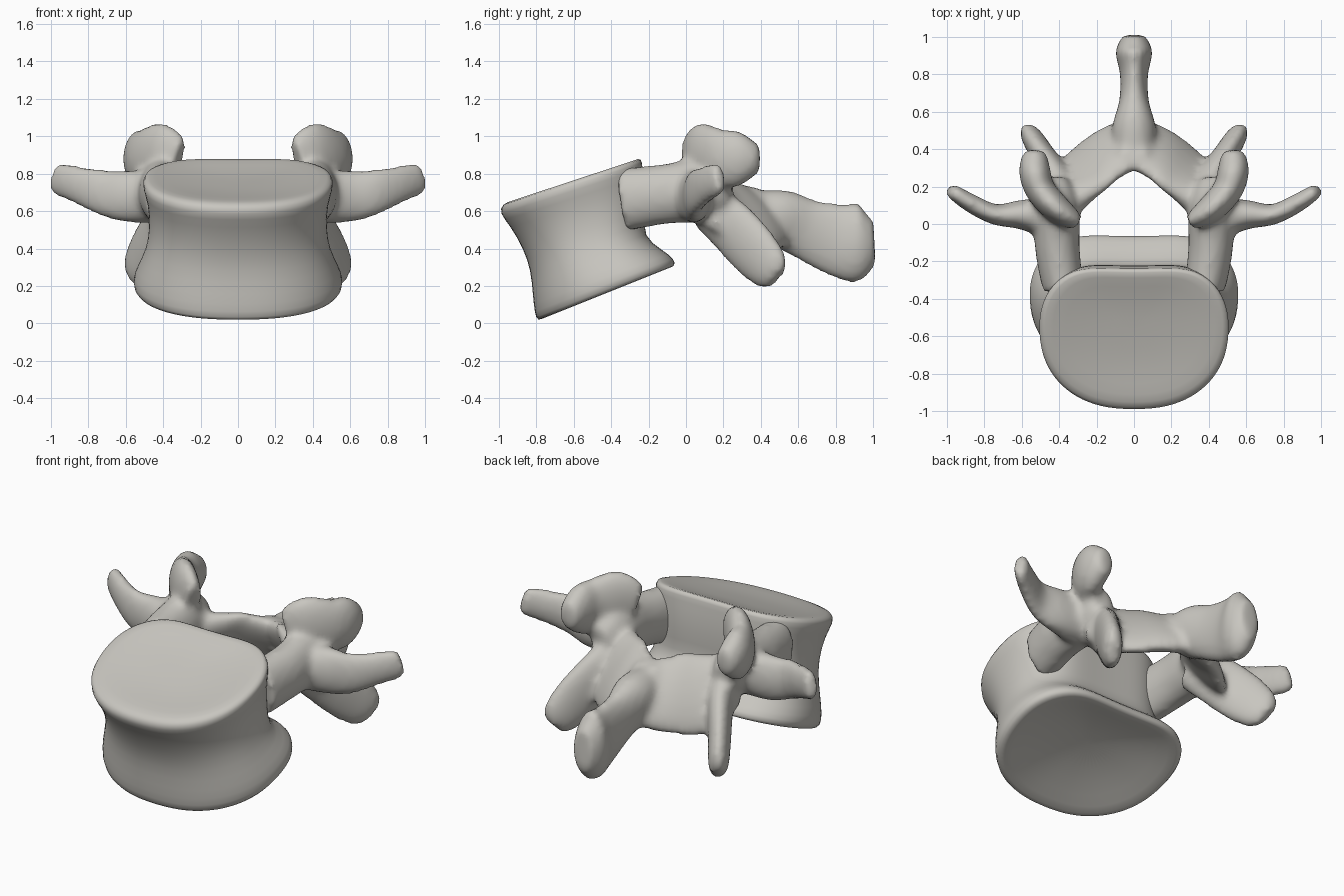
import bpy, bmesh, math
from mathutils import Vector

default_cube = bpy.data.objects.get("Cube")
if default_cube:
    bpy.data.objects.remove(default_cube, do_unlink=True)

bone = bpy.data.materials.new("bone_grey")
bone.use_nodes = True
bone_colour = (0.58, 0.565, 0.525, 1)
bone.diffuse_color = bone_colour
bone.node_tree.nodes["Principled BSDF"].inputs["Base Color"].default_value = bone_colour


def skin_rings(bm, rings):
    """Bridge a list of point rings and close both ends."""
    loops = [[bm.verts.new(point) for point in ring] for ring in rings]
    count = len(loops[0])
    for low, high in zip(loops, loops[1:]):
        for i in range(count):
            j = (i + 1) % count
            bm.faces.new((low[i], low[j], high[j], high[i]))
    bm.faces.new(loops[0][::-1])
    bm.faces.new(loops[-1])


def finish(name, bm):
    bmesh.ops.recalc_face_normals(bm, faces=bm.faces)
    mesh = bpy.data.meshes.new(name)
    bm.to_mesh(mesh)
    bm.free()
    mesh.materials.append(bone)
    mesh.polygons.foreach_set("use_smooth", [True] * len(mesh.polygons))
    obj = bpy.data.objects.new(name, mesh)
    bpy.context.collection.objects.link(obj)
    return obj


def blend(a, b, c, d, t):
    """Catmull-Rom interpolation of two neighbouring sections."""
    return [q + 0.5 * t * (r - p + t * (2 * p - 5 * q + 4 * r - s + t * (3 * (q - r) + s - p)))
            for p, q, r, s in zip(a, b, c, d)]


def sweep(bm, sections, up, side=1, sides=20, steps=4):
    """Sweep an ellipse along sections of x, y, z, half height, half thickness."""
    ext = [sections[0]] + sections + [sections[-1]]
    path = [blend(*ext[i:i + 4], k / steps)
            for i in range(len(sections) - 1) for k in range(steps)]
    path.append(list(sections[-1]))
    centres = [Vector(p[:3]) for p in path]
    rings = []

    def ring(centre, tangent, height, thick):
        across = tangent.cross(Vector(up)).normalized()
        upward = across.cross(tangent).normalized()
        points = []
        for i in range(sides):
            a = math.tau * i / sides
            p = centre + across * thick * math.cos(a) + upward * height * math.sin(a)
            points.append((p.x * side, p.y, p.z))
        rings.append(points)

    for i, (centre, p) in enumerate(zip(centres, path)):
        tangent = (centres[min(i + 1, len(path) - 1)] - centres[max(i - 1, 0)]).normalized()
        ring(centre, tangent, p[3], p[4])
    # rounded tip
    ring(centres[-1] + tangent * path[-1][4] * 0.5, tangent, path[-1][3] * 0.7, path[-1][4] * 0.7)
    skin_rings(bm, rings)


# Vertebral body: kidney-shaped tilted rings
# (centre y, centre z, half width, half depth, slope)
body_levels = [
    (-.40, .24, .10, .07, .40), (-.40, .22, .30, .21, .40), (-.40, .175, .49, .35, .40),
    (-.40, .165, .545, .395, .40), (-.41, .21, .565, .40, .39), (-.45, .28, .54, .37, .35),
    (-.51, .38, .49, .32, .30), (-.52, .50, .47, .35, .29), (-.555, .64, .48, .385, .31),
    (-.59, .72, .51, .41, .32), (-.585, .77, .505, .40, .33), (-.575, .775, .45, .35, .33),
    (-.575, .755, .28, .21, .33), (-.575, .75, .10, .07, .33)]


def body_ring(cy, cz, half_x, half_y, slope, sides=40):
    points = []
    for i in range(sides):
        a = math.tau * i / sides
        c, s = math.cos(a), math.sin(a)
        x = half_x * math.copysign(abs(c) ** 0.84, c) * (1 + 0.06 * s)
        y = half_y * math.copysign(abs(s) ** 0.88, s)
        y -= 0.14 * half_y * max(0, s) ** 10
        points.append((x, cy + y, cz + slope * y))
    return points


bm = bmesh.new()
skin_rings(bm, [body_ring(*level) for level in body_levels])
body = finish("vertebral_body", bm)
body.modifiers.new("smooth_surface", "SUBSURF").levels = 1
body.modifiers["smooth_surface"].render_levels = 1

# Paired parts of the arch: sections and the direction of their height
paired_parts = {
    "pedicle": ((0, 0, 1), [
        (.38, -.34, .66, .17, .11), (.41, -.12, .69, .16, .12),
        (.41, .08, .71, .17, .12), (.42, .20, .70, .12, .09)]),
    "transverse_process": ((0, 0, 1), [
        (.42, .03, .68, .14, .12), (.60, .05, .68, .14, .08), (.74, .05, .705, .12, .055),
        (.87, .11, .745, .10, .05), (.97, .175, .775, .09, .04)]),
    "superior_articular_process": ((0, 0, 1), [
        (.32, .02, .86, .13, .05), (.41, .08, .89, .18, .075), (.50, .18, .88, .16, .08),
        (.53, .28, .88, .15, .085), (.53, .36, .88, .10, .07)]),
    "inferior_articular_process": ((.4, .6, .6), [
        (.34, .12, .62, .13, .09), (.40, .24, .52, .15, .075), (.48, .36, .39, .15, .065),
        (.53, .44, .30, .13, .06), (.55, .475, .26, .10, .05)]),
    "lamina": ((0, .65, -.76), [
        (.38, .12, .64, .15, .09), (.27, .26, .58, .24, .065),
        (.14, .37, .57, .22, .07), (-.03, .45, .57, .19, .08)]),
}
bm = bmesh.new()
for up, sections in paired_parts.values():
    for side in (1, -1):
        sweep(bm, sections, up, side)

# Spinous process on the midline
sweep(bm, [(0, .38, .62, .10, .10), (0, .50, .57, .15, .12), (0, .65, .50, .165, .08),
           (0, .80, .45, .195, .075), (0, .91, .43, .215, .10), (0, .965, .43, .17, .085)],
      up=(0, 0, 1))

# Fuse the arch into one smooth bone
arch = finish("neural_arch", bm)
fuse = arch.modifiers.new("fuse", "REMESH")
fuse.mode = "VOXEL"
fuse.voxel_size = 0.02
fuse.use_smooth_shade = True
soften = arch.modifiers.new("soften", "SMOOTH")
soften.factor = 0.5
soften.iterations = 8
